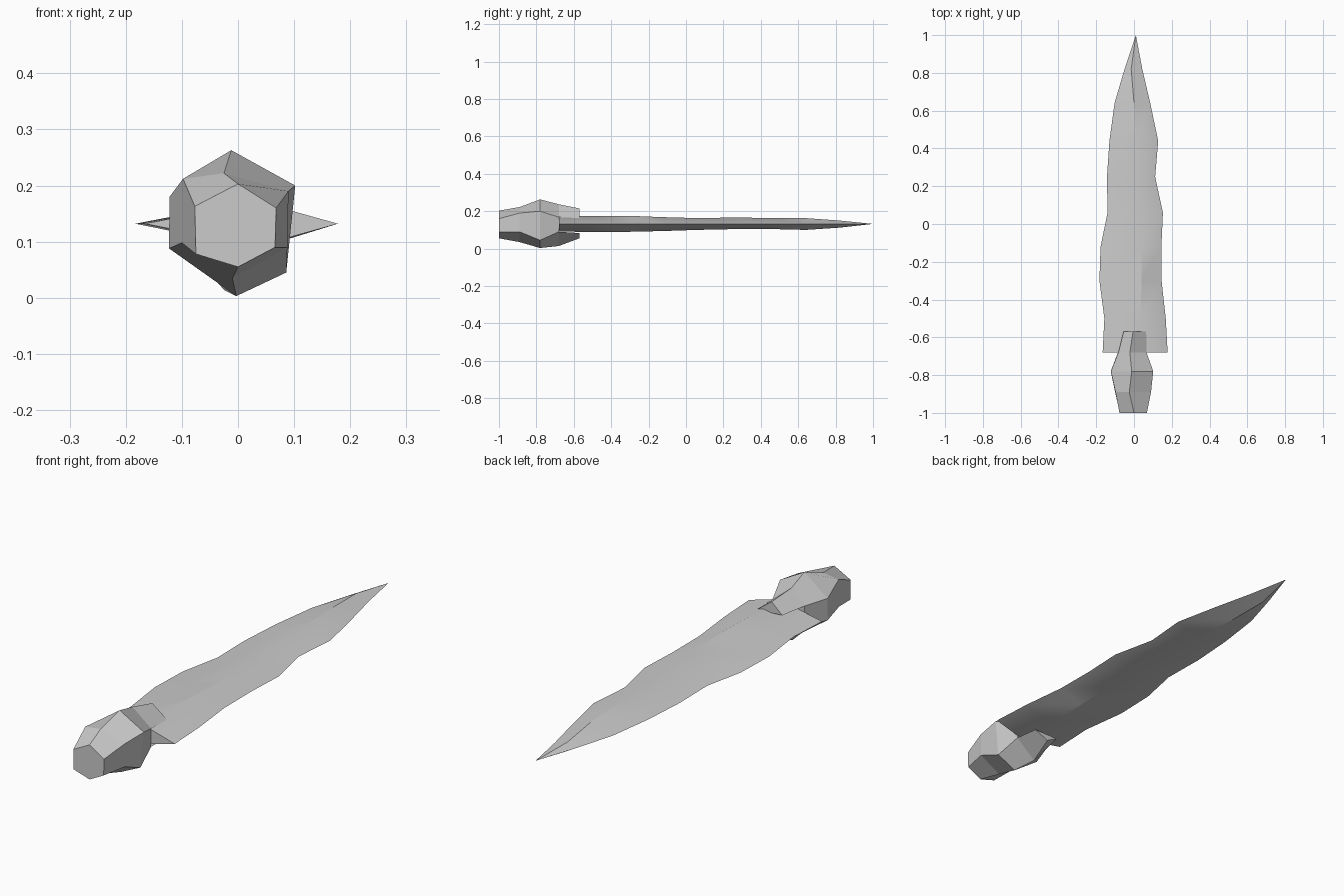
import bpy, bmesh

if "Cube" in bpy.data.objects:
    bpy.data.objects.remove(bpy.data.objects["Cube"])

grey = bpy.data.materials.new("stone grey")
grey.diffuse_color = (0.6, 0.6, 0.6, 1)
grey.use_nodes = True
grey.node_tree.nodes["Principled BSDF"].inputs["Base Color"].default_value = grey.diffuse_color


def finish(bm, name):
    bmesh.ops.recalc_face_normals(bm, faces=bm.faces)
    mesh = bpy.data.meshes.new(name)
    bm.to_mesh(mesh)
    bm.free()
    mesh.materials.append(grey)
    obj = bpy.data.objects.new(name, mesh)
    bpy.context.collection.objects.link(obj)
    return obj


def ring(bm, y, pts):
    return [bm.verts.new((x, y, z)) for x, z in pts]


def bridge(bm, a, b):
    for i in range(len(a)):
        j = (i + 1) % len(a)
        bm.faces.new((a[i], a[j], b[j], b[i]))


# Blade: diamond section, rows of y, left x, right x, ridge x, top z, bottom z
rows = [
    (-0.68, -0.166, 0.178, 0.035, 0.172, 0.092),
    (-0.50, -0.157, 0.168, 0.035, 0.175, 0.088),
    (-0.30, -0.183, 0.146, 0.04, 0.175, 0.09),
    (-0.12, -0.177, 0.145, 0.04, 0.168, 0.094),
    (0.06, -0.14, 0.153, 0.03, 0.163, 0.1),
    (0.25, -0.143, 0.112, 0.015, 0.166, 0.104),
    (0.44, -0.13, 0.128, 0.01, 0.164, 0.105),
    (0.64, -0.103, 0.086, 0.0, 0.163, 0.1),
    (0.82, -0.05, 0.044, -0.015, 0.15, 0.112),
]
bm = bmesh.new()
rings = [ring(bm, y, [(l, 0.132), (m, t), (r, 0.132), (m, b)])
         for y, l, r, m, t, b in rows]
for a, b in zip(rings, rings[1:]):
    bridge(bm, a, b)
bm.faces.new(rings[0])
tip = bm.verts.new((0.01, 1.0, 0.132))
for i in range(4):
    bm.faces.new((rings[-1][i], rings[-1][(i + 1) % 4], tip))
blade = finish(bm, "blade")

# Handle: rough six-sided grip, points run top, right, bottom, left
sections = [
    (-1.00, [(0, .203), (.068, .16), (.066, .09), (0, .055), (-.075, .078), (-.077, .163)]),
    (-0.89, [(-.025, .222), (.09, .19), (.088, .09), (-.01, .035), (-.1, .098), (-.098, .212)]),
    (-0.78, [(-.012, .263), (.102, .2), (.086, .045), (-.003, .003), (-.123, .088), (-.122, .18)]),
    (-0.68, [(-.022, .237), (.066, .168), (.066, .09), (-.025, .014), (-.085, .085), (-.083, .175)]),
    (-0.57, [(-.005, .215), (.065, .163), (.06, .083), (-.005, .055), (-.055, .082), (-.055, .17)]),
]
bm = bmesh.new()
rings = [ring(bm, y, pts) for y, pts in sections]
for a, b in zip(rings[:4], rings[1:4]):
    bridge(bm, a, b)
bm.faces.new(rings[0])
a, b = rings[3], rings[4]
bm.faces.new((a[1], a[2], a[4], a[5]))  # bottom of the slot
# Two jaws gripping the blade
for tri in ((5, 0, 1), (2, 3, 4)):
    bridge(bm, [a[i] for i in tri], [b[i] for i in tri])
    bm.faces.new([b[i] for i in tri])
handle = finish(bm, "handle")

# Soft shading on the blade, facets on the handle
bpy.context.view_layer.objects.active = blade
blade.select_set(True)
bpy.ops.object.shade_smooth_by_angle(angle=0.52)
